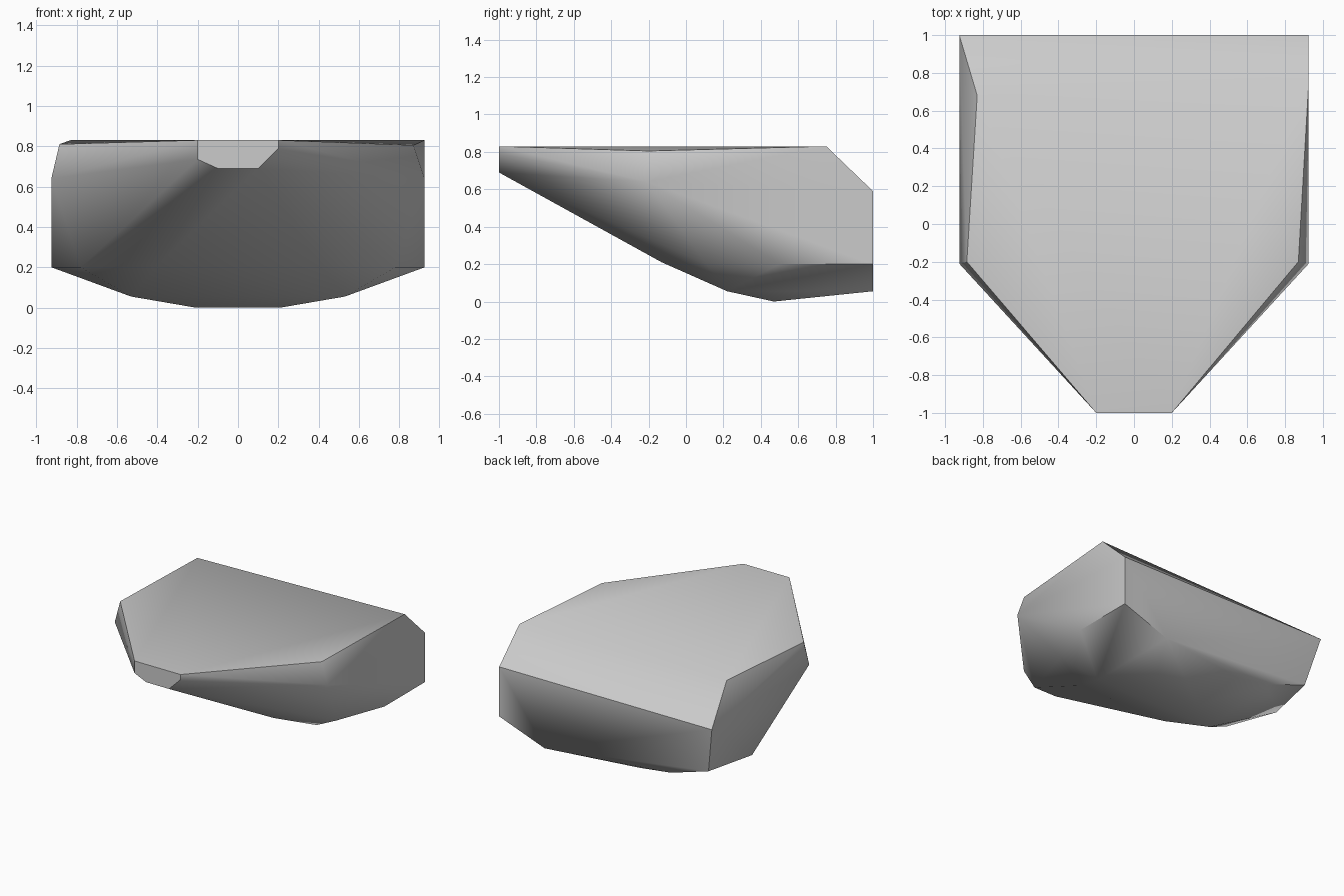
import bpy, bmesh, math

cube = bpy.data.objects.get("Cube")
if cube:
    bpy.data.objects.remove(cube, do_unlink=True)

# Plain grey stone colour
grey = bpy.data.materials.new("stone_grey")
grey.use_nodes = True
colour = (0.6, 0.6, 0.6, 1)
grey.diffuse_color = colour
grey.node_tree.nodes["Principled BSDF"].inputs["Base Color"].default_value = colour

# Corners shared by both sides (right half, mirrored to the left)
mirrored = [
    (0.2, -1, 0.83), (0.1, -1, 0.69),           # blunt tip
    (0.925, -0.21, 0.64),                       # shoulder
    (0.925, 1, 0.59),                           # top of the back face
    (0.925, 0.5, 0.2), (0.78, 0.11, 0.2),       # lower side
    (0.4, -0.13, 0.21), (0.53, 0.22, 0.055),    # underside curve
    (0.21, 0.47, 0),
]

# Corners that differ from side to side
left_only = [
    (0.2, -1, 0.79), (0.87, -0.2, 0.805), (0.925, 0.75, 0.83),
    (0.925, 1, 0.2), (0.53, 1, 0.055),
]
right_only = [
    (-0.2, -1, 0.735), (-0.885, -0.2, 0.81), (-0.83, 0.68, 0.83),
    (-0.84, 0.92, 0.21), (-0.5, 0.9, 0.1), (-0.22, 0.89, 0.06),
]
corners = [(s * x, y, z) for x, y, z in mirrored for s in (1, -1)]
corners += left_only + right_only

# Faceted block wrapped around the corners
bm = bmesh.new()
for co in corners:
    bm.verts.new(co)
hull = bmesh.ops.convex_hull(bm, input=bm.verts)
loose = [v for v in bm.verts if not v.link_faces]
bmesh.ops.delete(bm, geom=loose, context='VERTS')
bmesh.ops.recalc_face_normals(bm, faces=bm.faces)

# Soft shading, with hard edges everywhere but the fold across the top
for face in bm.faces:
    face.smooth = True
for edge in bm.edges:
    on_top = all(f.normal.z > 0.6 for f in edge.link_faces)
    edge.smooth = on_top or edge.calc_face_angle(0) < math.radians(38)

mesh = bpy.data.meshes.new("faceted_stone")
bm.to_mesh(mesh)
bm.free()
mesh.materials.append(grey)
stone = bpy.data.objects.new("faceted_stone", mesh)
bpy.context.collection.objects.link(stone)
